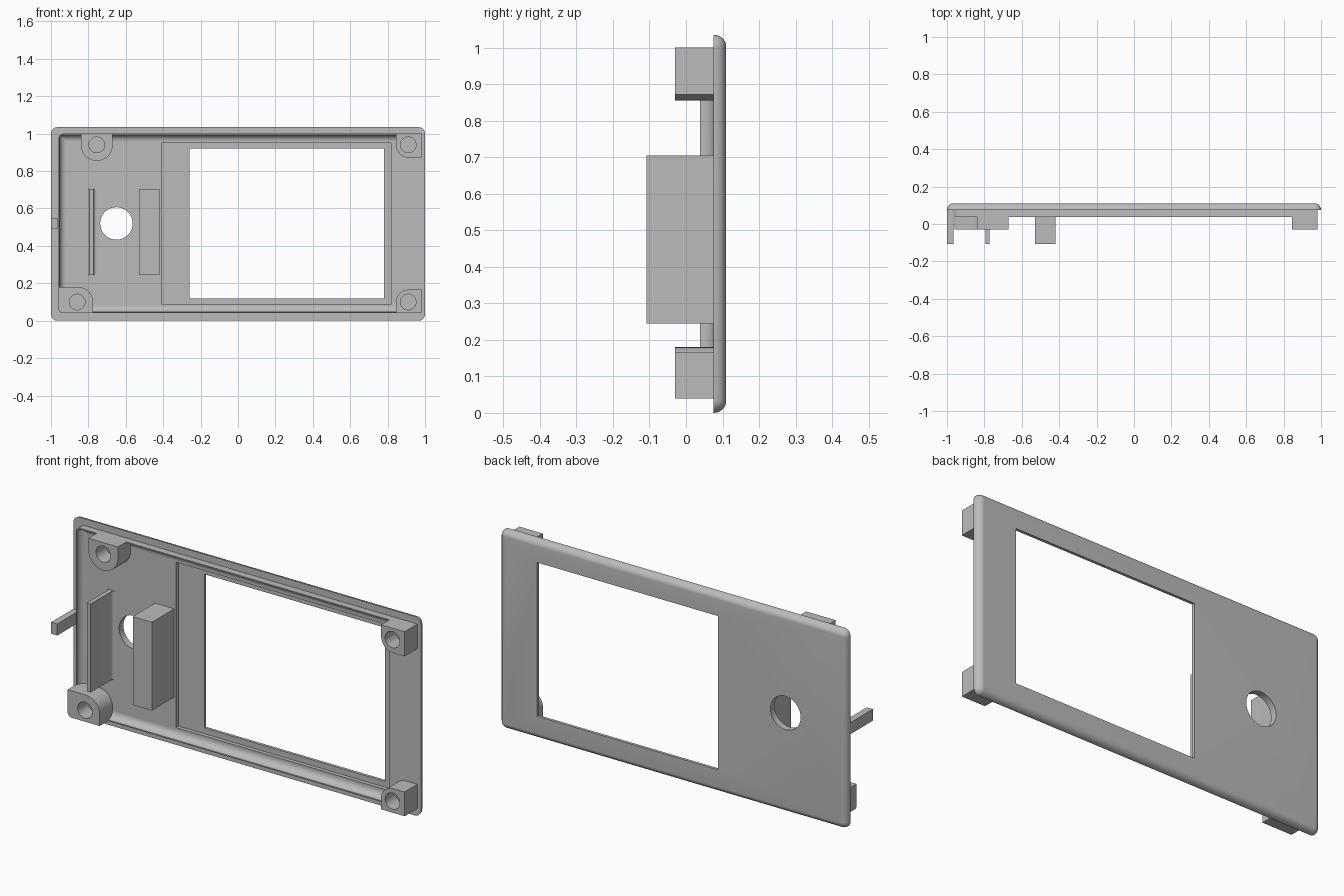
import bpy, bmesh
from math import sin, cos, pi, radians

cube = bpy.data.objects.get("Cube")
if cube:
    bpy.data.objects.remove(cube, do_unlink=True)

grey = bpy.data.materials.new("plain grey")
grey.use_nodes = True
GREY = (0.5, 0.5, 0.5, 1)
grey.diffuse_color = GREY
grey.node_tree.nodes["Principled BSDF"].inputs["Base Color"].default_value = GREY

FLOOR = 0.075   # inner face of the panel
SINK = 0.08     # parts are embedded slightly into the panel


def outline(x0, x1, z0, z1, tr=0, tl=0, bl=0, br=0, steps=10):
    """Rectangle in x-z with a radius per corner, from top right round to bottom right."""
    pts = []
    corners = ((x1, z1, tr, -1, -1), (x0, z1, tl, 1, -1),
               (x0, z0, bl, 1, 1), (x1, z0, br, -1, 1))
    for i, (x, z, r, sx, sz) in enumerate(corners):
        if r <= 0:
            pts.append((x, z))
            continue
        for k in range(steps + 1):
            a = pi / 2 * (i + k / steps)
            pts.append((x + sx * r + r * cos(a), z + sz * r + r * sin(a)))
    return pts


def loft(name, rings, wrap_ring=True, wrap_loft=False):
    """Skin rings of 3D points; open ends are capped."""
    bm = bmesh.new()
    grid = [[bm.verts.new(p) for p in ring] for ring in rings]
    n, m = len(grid), len(grid[0])
    for i in range(n if wrap_loft else n - 1):
        a, b = grid[i], grid[(i + 1) % n]
        for j in range(m if wrap_ring else m - 1):
            k = (j + 1) % m
            bm.faces.new((a[j], a[k], b[k], b[j]))
    if not wrap_loft:
        bm.faces.new(grid[0])
        bm.faces.new(grid[-1])
    if not wrap_ring:
        bm.faces.new([row[0] for row in grid])
        bm.faces.new([row[-1] for row in grid])
    bmesh.ops.recalc_face_normals(bm, faces=bm.faces[:])
    mesh = bpy.data.meshes.new(name)
    bm.to_mesh(mesh)
    bm.free()
    mesh.materials.append(grey)
    obj = bpy.data.objects.new(name, mesh)
    bpy.context.collection.objects.link(obj)
    return obj


def slab(name, pts, y0, y1):
    return loft(name, [[(x, y, z) for x, z in pts] for y in (y0, y1)])


def disc(x, z, r):
    return outline(x - r, x + r, z - r, z + r, r * 0.999, r * 0.999, r * 0.999, r * 0.999)


def activate(obj):
    bpy.ops.object.select_all(action='DESELECT')
    obj.select_set(True)
    bpy.context.view_layer.objects.active = obj


def cut(obj, cutter):
    mod = obj.modifiers.new("cut", 'BOOLEAN')
    mod.operation, mod.solver, mod.object = 'DIFFERENCE', 'EXACT', cutter
    activate(obj)
    bpy.ops.object.modifier_apply(modifier=mod.name)
    bpy.data.objects.remove(cutter, do_unlink=True)


parts = []

# Panel with a rounded back edge
R = 0.035
rings = []
for k in range(9):
    a = pi / 2 * k / 8
    d = 0.032 * (1 - cos(a))
    rings.append([(x, FLOOR + R * sin(a), z) for x, z in
                  outline(-1 + d, 1 - d, d, 1.035 - d, *[R - d] * 4)])
panel = loft("front_panel", rings)
cut(panel, slab("recess_cutter", outline(-0.41, 0.82, 0.09, 0.95), 0, 0.095))
cut(panel, slab("window_cutter", outline(-0.26, 0.78, 0.12, 0.92), 0, 0.2))
cut(panel, slab("hole_cutter", disc(-0.65, 0.52, 0.087), 0, 0.2))
parts.append(panel)

# Locating lip on three sides, with a hollow curve down to the floor
section = [(0, SINK), (0, 0.038)]
for k in range(9):
    a = pi / 2 * k / 8
    section.append((0.04 - 0.034 * cos(a), 0.038 + 0.037 * sin(a)))
section.append((0.04, SINK))
lip = loft("locating_lip",
           [[(x, y, z) for x, z in outline(-0.96 + d, 0.95, 0.04 + d, 1 - d,
                                           tl=max(0.025 - d, 0.002), bl=max(0.025 - d, 0.002))]
            for d, y in section], wrap_ring=False, wrap_loft=True)
parts.append(lip)

# Screw bosses with blind holes
bosses = {
    "top_right_boss": ((-0.84, -0.67, 0.855, 1), dict(bl=0.084, br=0.084), (-0.755, 0.94)),
    "top_left_boss": ((0.845, 0.98, 0.872, 1), dict(bl=0.068), (0.91, 0.94)),
    "bottom_right_boss": ((-0.96, -0.775, 0.04, 0.18), dict(tr=0.08, bl=0.025), (-0.86, 0.1)),
    "bottom_left_boss": ((0.845, 0.98, 0.04, 0.166), dict(tl=0.068), (0.91, 0.1)),
}
for name, (box, radii, centre) in bosses.items():
    boss = slab(name, outline(*box, **radii), -0.03, SINK)
    cut(boss, slab("screw_hole_cutter", disc(*centre, 0.042), -0.1, 0.055))
    parts.append(boss)

# Support block and side tab
parts.append(slab("support_block", outline(-0.53, -0.42, 0.245, 0.705), -0.108, SINK))
parts.append(slab("side_tab", outline(-1, -0.965, 0.49, 0.55), -0.108, SINK))

# Thin upright rib with filleted foot
half, foot, mid = 0.011, 0.017, -0.784
side = [(half, -0.108)]
for k in range(7):
    a = pi / 2 * k / 6
    side.append((half + foot * (1 - cos(a)), FLOOR - foot * (1 - sin(a))))
side.append((half + foot, SINK))
profile = [(mid + w, y) for w, y in side] + [(mid - w, y) for w, y in reversed(side)]
parts.append(loft("upright_rib", [[(x, y, z) for x, y in profile] for z in (0.245, 0.705)]))

# Smooth curves, sharp edges
for obj in parts:
    activate(obj)
    bpy.ops.object.shade_smooth_by_angle(angle=radians(30))
